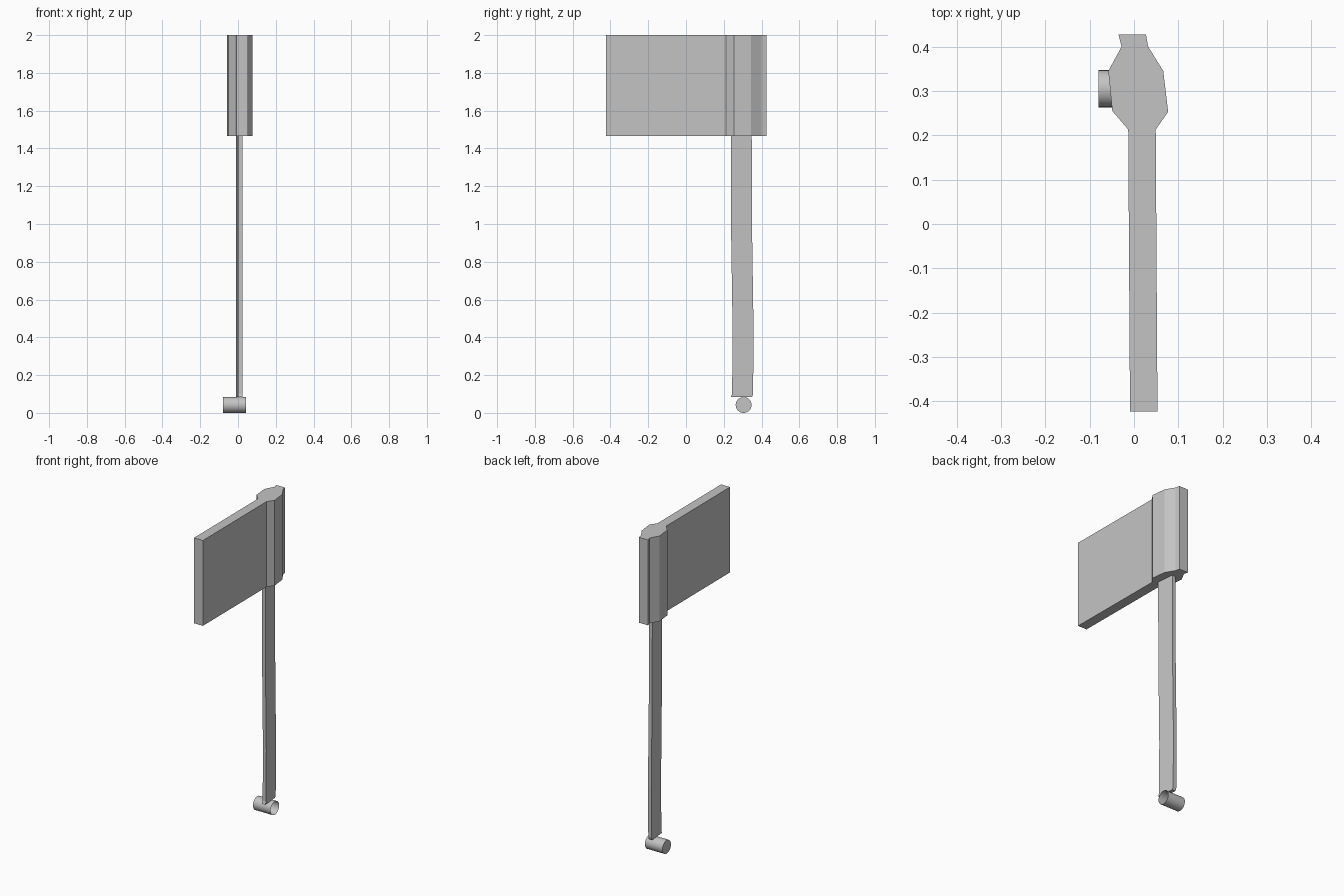
import bpy
import bmesh
import math
from mathutils import Matrix

cube = bpy.data.objects.get("Cube")
if cube:
    bpy.data.objects.remove(cube, do_unlink=True)

GREY = (0.55, 0.55, 0.55, 1.0)
grey = bpy.data.materials.new("plain grey")
grey.use_nodes = True
grey.diffuse_color = GREY
grey.node_tree.nodes["Principled BSDF"].inputs["Base Color"].default_value = GREY


def add_object(name, bm):
    bmesh.ops.recalc_face_normals(bm, faces=bm.faces)
    mesh = bpy.data.meshes.new(name)
    bm.to_mesh(mesh)
    bm.free()
    mesh.materials.append(grey)
    obj = bpy.data.objects.new(name, mesh)
    bpy.context.collection.objects.link(obj)
    return obj


def loft(name, rings):
    """Skin a stack of matching rings and cap both ends."""
    bm = bmesh.new()
    loops = [[bm.verts.new(p) for p in ring] for ring in rings]
    count = len(loops[0])
    for low, high in zip(loops, loops[1:]):
        for i in range(count):
            j = (i + 1) % count
            bm.faces.new((low[i], low[j], high[j], high[i]))
    bm.faces.new(loops[0][::-1])
    bm.faces.new(loops[-1])
    return add_object(name, bm)


# Axe head: flat blade, swollen socket and squared back in one outline
outline = [(-0.009, -0.423), (0.053, -0.423), (0.049, 0.213), (0.077, 0.253),
           (0.066, 0.345), (0.032, 0.40), (0.027, 0.427), (-0.035, 0.427),
           (-0.028, 0.40), (-0.058, 0.345), (-0.049, 0.255), (-0.013, 0.213)]
loft("axe_head", [[(x, y, z) for x, y in outline] for z in (1.465, 2.0)])

# Handle: thin, slightly turned plank with a gentle bend (height, front edge)
bend = [(0.083, 0.238), (0.10, 0.244), (0.42, 0.247), (0.95, 0.239), (1.47, 0.237)]
DEPTH = 0.111
loft("handle", [[(0.0, y, z), (0.023, y, z),
                 (0.013, y + DEPTH, z), (-0.01, y + DEPTH, z)] for z, y in bend])

# Pommel: short crosswise tube, closed on one end and open on the other
bm = bmesh.new()
bmesh.ops.create_cone(bm, cap_ends=True, segments=32, radius1=0.042,
                      radius2=0.042, depth=0.122)
top = [f for f in bm.faces if f.normal.z > 0.9]
bmesh.ops.delete(bm, geom=top, context="FACES_ONLY")
bm.transform(Matrix.Translation((-0.019, 0.305, 0.042))
             @ Matrix.Rotation(math.pi / 2, 4, "Y"))
pommel = add_object("pommel", bm)
bpy.ops.object.select_all(action="DESELECT")
pommel.select_set(True)
bpy.context.view_layer.objects.active = pommel
bpy.ops.object.shade_smooth_by_angle(angle=math.radians(35))
